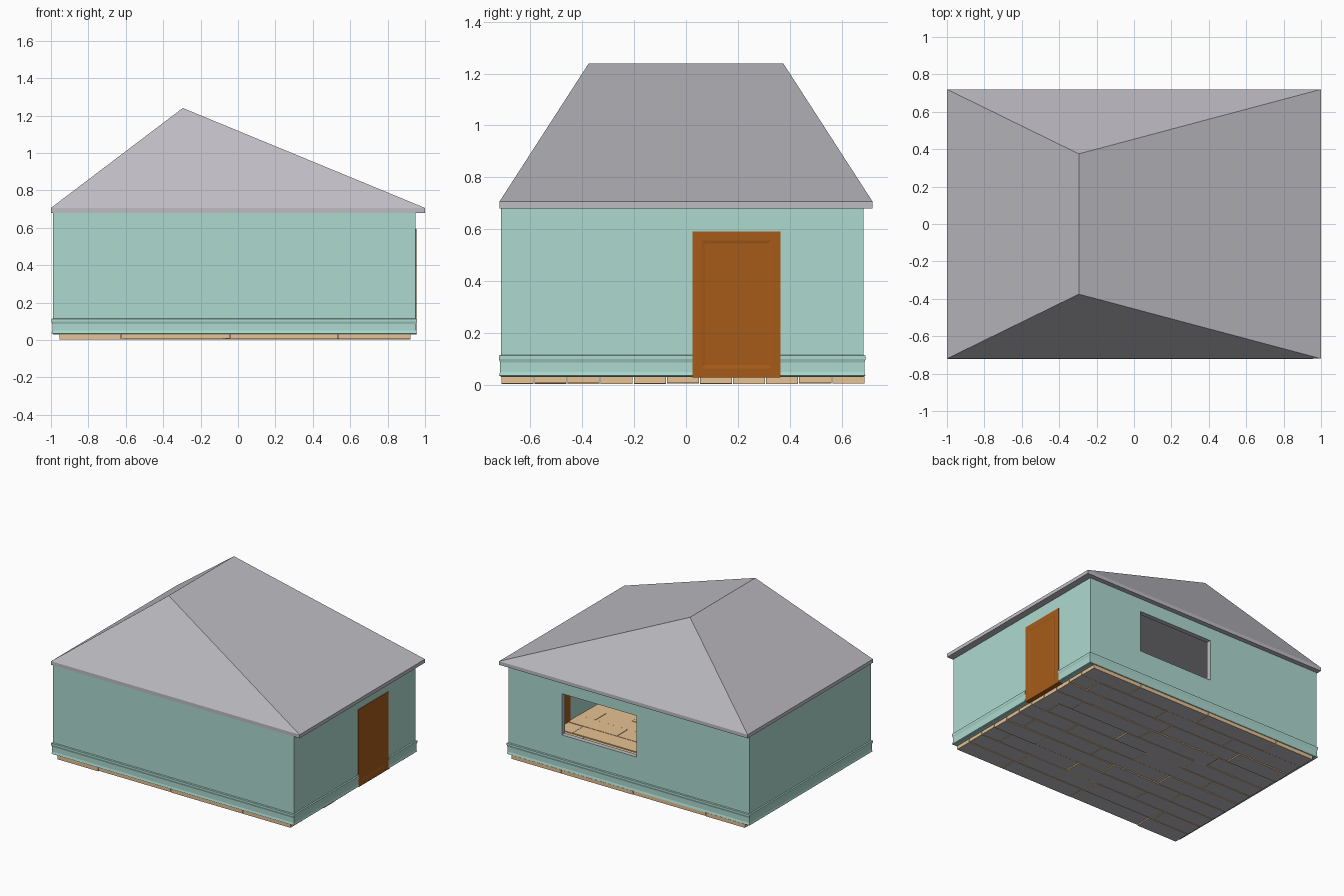
import bpy, bmesh, random
from mathutils import Vector

if "Cube" in bpy.data.objects:
    bpy.data.objects.remove(bpy.data.objects["Cube"])

random.seed(4)


def mat(name, rgb):
    m = bpy.data.materials.new(name)
    m.diffuse_color = (*rgb, 1)
    m.use_nodes = True
    m.node_tree.nodes["Principled BSDF"].inputs["Base Color"].default_value = m.diffuse_color
    return m


TEAL = mat("pale teal", (0.42, 0.70, 0.63))
GREY = mat("roof grey", (0.515, 0.505, 0.545))
BROWN = mat("door brown", (0.385, 0.105, 0.010))
TAN = mat("floor tan", (0.82, 0.56, 0.30))


def finish(bm, name, *mats):
    me = bpy.data.meshes.new(name)
    bm.to_mesh(me)
    bm.free()
    for m in mats:
        me.materials.append(m)
    ob = bpy.data.objects.new(name, me)
    bpy.context.collection.objects.link(ob)
    return ob


def add_box(bm, lo, hi):
    lo, hi = Vector(lo), Vector(hi)
    vs = bmesh.ops.create_cube(bm, size=1)["verts"]
    for v in vs:
        v.co = Vector((lo[i] + (v.co[i] + 0.5) * (hi[i] - lo[i]) for i in range(3)))


def box(name, lo, hi, m):
    bm = bmesh.new()
    add_box(bm, lo, hi)
    return finish(bm, name, m)


X0, X1, Y0, Y1 = -0.99, 0.95, -0.714, 0.685
T = 0.035                    # wall thickness
DOOR0, DOOR1 = 0.025, 0.365  # door extent along y

# Walls: hollow shell with a window in the back
walls = box("walls", (X0, Y0, 0.03), (X1, Y1, 0.682), TEAL)
cutters = [
    box("room_cutter", (X0 + T, Y0 + T, -0.2), (X1 - T, Y1 - T, 1), TEAL),
    box("window_cutter", (-0.08, Y1 - 0.1, 0.285), (0.52, Y1 + 0.1, 0.585), TEAL),
]
bpy.context.view_layer.objects.active = walls
for c in cutters:
    c.hide_render = True
    mod = walls.modifiers.new("cut", "BOOLEAN")
    mod.operation = "DIFFERENCE"
    mod.solver = "EXACT"
    mod.object = c
    bpy.ops.object.modifier_apply(modifier=mod.name)
for c in cutters:
    bpy.data.objects.remove(c)

# Window reveal is grey
walls.data.materials.append(GREY)
for p in walls.data.polygons:
    c = p.center
    if -0.09 < c.x < 0.53 and c.y > Y1 - T and 0.28 < c.z < 0.59 and abs(p.normal.y) < 0.5:
        p.material_index = len(walls.data.materials) - 1

# Skirting: moulded profile swept round the walls, broken at the door
path = [(X1, DOOR1, 1, 0), (X1, Y1, 1, 1), (X0, Y1, -1, 1),
        (X0, Y0, -1, -1), (X1, Y0, 1, -1), (X1, DOOR0, 1, 0)]
profile = [(0, 0.032), (0.007, 0.035), (0.003, 0.05), (0.003, 0.085),
           (0.008, 0.1), (0.008, 0.112), (0, 0.115)]
bm = bmesh.new()
rings = [[bm.verts.new((x + d * sx, y + d * sy, z)) for d, z in profile]
         for x, y, sx, sy in path]
for a, b in zip(rings, rings[1:]):
    for i in range(len(profile) - 1):
        bm.faces.new((a[i], b[i], b[i + 1], a[i + 1]))
bm.faces.new(rings[0])
bm.faces.new(rings[-1][::-1])
finish(bm, "skirting", TEAL)

# Door slab with a shallow recessed panel on the outside
bm = bmesh.new()
add_box(bm, (X1 - T - 0.005, DOOR0, 0.028), (X1 + 0.004, DOOR1, 0.592))
bm.normal_update()
face = [f for f in bm.faces if f.normal.x > 0.9]
bmesh.ops.inset_region(bm, faces=face, thickness=0.05)
bmesh.ops.inset_region(bm, faces=face, thickness=0.018, depth=-0.003)
finish(bm, "door", BROWN)

# Roof: hipped solid with a flat soffit, short fascia and off-centre ridge
bm = bmesh.new()
corners = [(-1, -0.72), (1, -0.72), (1, 0.72), (-1, 0.72)]
low = [bm.verts.new((x, y, 0.68)) for x, y in corners]
eave = [bm.verts.new((x, y, 0.706)) for x, y in corners]
front = bm.verts.new((-0.295, -0.375, 1.24))
back = bm.verts.new((-0.295, 0.375, 1.24))
for i in range(4):
    j = (i + 1) % 4
    bm.faces.new((low[i], low[j], eave[j], eave[i]))
for f in ((eave[0], eave[1], front), (eave[1], eave[2], back, front),
          (eave[2], eave[3], back), (eave[3], eave[0], front, back),
          low[::-1]):
    bm.faces.new(f)
finish(bm, "roof", GREY)

# Floor: staggered planks along x, each with a grey underside
bm = bmesh.new()
rows, fx0, fx1, fy0, fy1, gap = 11, -0.955, 0.925, -0.714, 0.69, 0.004
w = (fy1 - fy0) / rows
for r in range(rows):
    y = fy0 + r * w
    x = fx0
    step = random.uniform(0.25, 0.6)
    while x < fx1 - 0.01:
        end = x + step
        if fx1 - end < 0.12:
            end = fx1
        dz = random.choice((0, 0.003, 0.005))
        add_box(bm, (x, y + gap / 2, 0.002 + dz),
                (end - gap, y + w - gap / 2, 0.029 + dz))
        x = end
        step = 0.58
bm.normal_update()
under = [f for f in bm.faces if f.normal.z < -0.9]
bmesh.ops.inset_individual(bm, faces=under, thickness=0.005)
for f in under:
    f.material_index = 1
finish(bm, "floor_planks", TAN, GREY)
